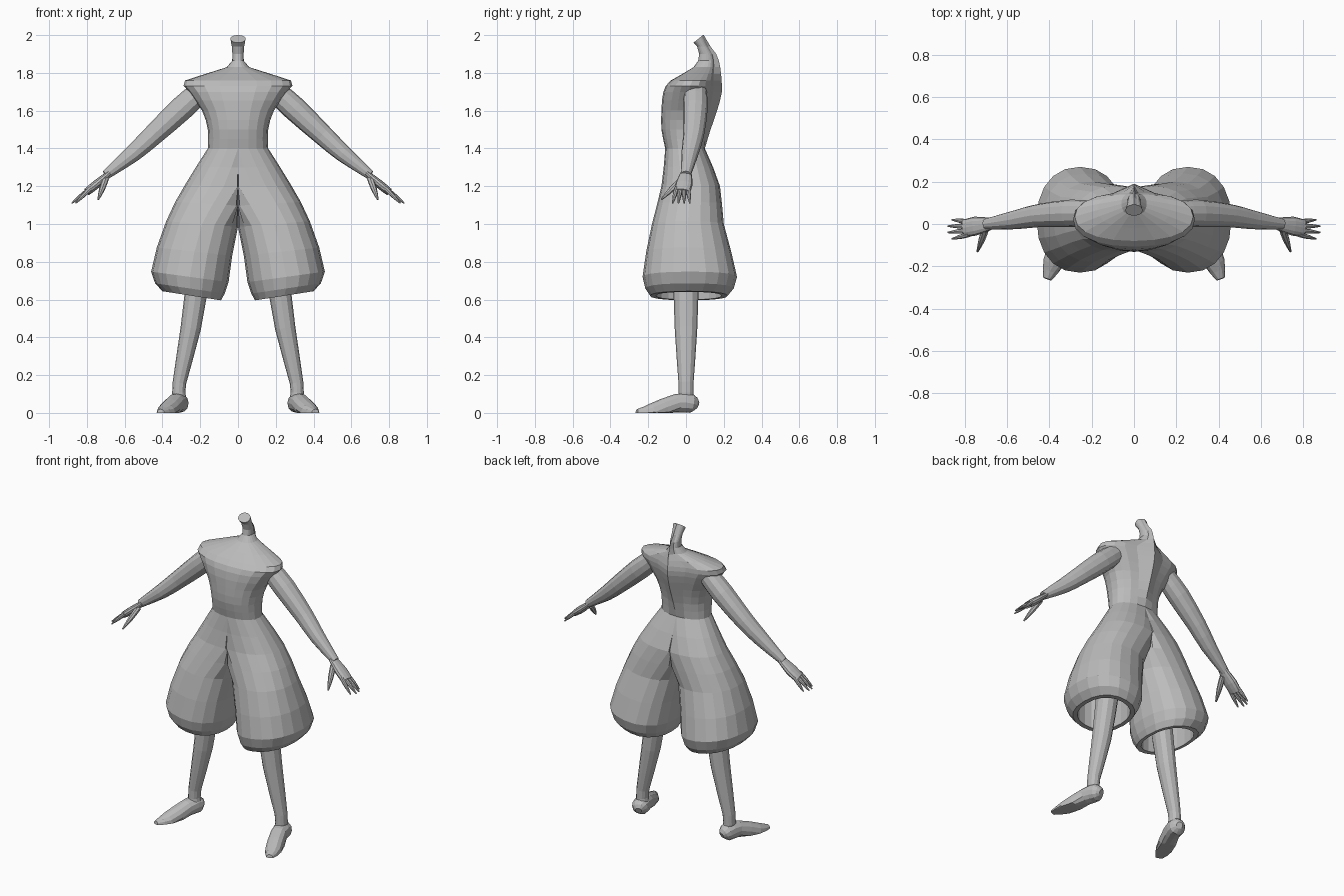
import bpy, bmesh, math
from mathutils import Vector

cube = bpy.data.objects.get("Cube")
if cube:
    bpy.data.objects.remove(cube)

grey = bpy.data.materials.new("plain_grey")
grey.use_nodes = True
shade = (0.5, 0.5, 0.5, 1)
grey.diffuse_color = shade
grey.node_tree.nodes["Principled BSDF"].inputs["Base Color"].default_value = shade

BACK = Vector((0, 1, 0))
SIDE = Vector((1, 0, 0))


def refine(keys):
    """Add one smoothly interpolated key between each pair of keys."""
    keys = [Vector(key) for key in keys]
    padded = [keys[0] * 2 - keys[1]] + keys + [keys[-1] * 2 - keys[-2]]
    result = [keys[0]]
    for before, start, end, after in zip(padded, padded[1:], padded[2:], padded[3:]):
        result += [((start + end) * 9 - before - after) / 16, end]
    return result


def loft(name, rings, cap_start=True, cap_end=True, mirror=True):
    """Skin a list of closed point rings, mirrored across x when asked."""
    bm = bmesh.new()
    loops = [[bm.verts.new(point) for point in ring] for ring in rings]
    for upper, lower in zip(loops, loops[1:]):
        for i in range(len(upper)):
            bm.faces.new((upper[i - 1], upper[i], lower[i], lower[i - 1]))
    if cap_start:
        bm.faces.new(loops[0])
    if cap_end:
        bm.faces.new(loops[-1])
    bmesh.ops.remove_doubles(bm, verts=bm.verts, dist=0.0005)
    bmesh.ops.recalc_face_normals(bm, faces=bm.faces)
    mesh = bpy.data.meshes.new(name)
    bm.to_mesh(mesh)
    bm.free()
    mesh.materials.append(grey)
    obj = bpy.data.objects.new(name, mesh)
    bpy.context.collection.objects.link(obj)
    if mirror:
        modifier = obj.modifiers.new("mirror", "MIRROR")
        modifier.use_mirror_merge = False


def circle(sides):
    """Slightly squared unit circle, starting at the very back."""
    for i in range(sides):
        angle = math.tau * (i / sides + 1 / 4)
        yield [math.copysign(abs(value) ** 0.9, value)
               for value in (math.cos(angle), math.sin(angle))]


def level_ring(z, left, right, front, back, slant_x=0, slant_y=0):
    """Near-horizontal ring given by its extents."""
    ring = []
    for c, s in circle(20):
        dx = c * (right - left) / 2
        dy = s * (back - front) / 2
        ring.append(Vector(((left + right) / 2 + dx, (front + back) / 2 + dy,
                            z + slant_x * dx + slant_y * dy)))
    return ring


def limb(name, keys, across, flat=1.0, sides=12):
    """Tube through keys of x, y, z and radius, resting on the floor."""
    path = refine(keys)
    centres = [key.xyz for key in path]
    last = len(path) - 1
    rings = []
    for k, key in enumerate(path):
        along = (centres[min(k + 1, last)] - centres[max(k - 1, 0)]).normalized()
        wide = (across - along * across.dot(along)).normalized()
        thick = along.cross(wide) * flat
        ring = [centres[k] + (wide * s + thick * c) * key.w for c, s in circle(sides)]
        for point in ring:
            point.z = max(point.z, 0)
        rings.append(ring)
    loft(name, rings)


# Torso and neck: height, half width, front, back
torso_rings = []
for z, half, front, back in refine([
        (1.98, .04, .04, .09),
        (1.9, .03, .07, .14),
        (1.83, .06, .04, .15),
        (1.76, .28, -.08, .15),
        (1.7, .26, -.12, .15),
        (1.6, .19, -.13, .13),
        (1.5, .16, -.13, .11),
        (1.4, .16, -.11, .1)]):
    # The neck opening leans forward and a sharp ridge follows the spine
    ring = level_ring(z, -half, half, front, back, slant_y=max(0, z - 1.94) * 20)
    ring[0].y += .04 * max(0, math.sin(math.pi * (z - 1.4) / .6))
    torso_rings.append(ring)
loft("torso", torso_rings, cap_end=False, mirror=False)

# Wide trouser legs: height, inner, outer, front, back
leg_rings = []
for z, inner, outer, front, back in refine([
        (1.4, -.16, .16, -.11, .1),
        (1.2, -.13, .28, -.13, .18),
        (1, 0, .38, -.18, .2),
        (.72, .05, .46, -.23, .27),
        (.62, .09, .4, -.19, .22)]):
    ring = level_ring(z, inner, outer, front, back, slant_x=(1.4 - z) / 5)
    # The two legs share the centre plane until they part
    for point in ring:
        point.x = max(point.x, 0)
    leg_rings.append(ring)
# Hem turned inwards and up
hem = leg_rings[-1]
middle = sum(hem, Vector()) / len(hem)
rim = [point.lerp(middle, .15) for point in hem]
leg_rings += [rim, [point + Vector((0, 0, .2)) for point in rim]]
loft("trouser_leg", leg_rings, cap_start=False)

# Lower legs
limb("lower_leg", [
    (.2, 0, .8, .07),
    (.25, 0, .45, .06),
    (.31, 0, .16, .04),
    (.31, 0, .08, .04)], BACK, flat=.9)

# Feet turned outwards, heel to toe
limb("foot", [
    (.3, .06, .04, .02),
    (.31, .03, .05, .05),
    (.33, -.05, .05, .05),
    (.38, -.18, 0, .05),
    (.41, -.26, 0, .02)], SIDE)

# Arms
limb("arm", [
    (.2, .05, 1.7, .06),
    (.3, .05, 1.61, .065),
    (.45, .04, 1.47, .055),
    (.56, .02, 1.37, .045),
    (.7, 0, 1.26, .025)], BACK)

# Hands
limb("palm", [
    (.68, 0, 1.27, .03),
    (.75, -.01, 1.21, .045),
    (.8, -.02, 1.17, .04)], BACK, flat=.5)


def digit(name, base, tip, radius):
    """Tapering finger from base to tip."""
    limb(name, [(*base.lerp(tip, t), radius * (1 - t ** 3 * .7))
                for t in (0, .5, 1)], BACK, sides=8)


for i, finger in enumerate(("index", "middle", "ring", "little")):
    base = Vector((.78, .02 * i - .05, 1.19))
    tip = Vector((.89 - .02 * abs(i - 1.5), .03 * i - .07, 1.11))
    digit(finger + "_finger", base, tip, .012)
digit("thumb", Vector((.7, -.02, 1.24)), Vector((.74, -.13, 1.13)), .017)
